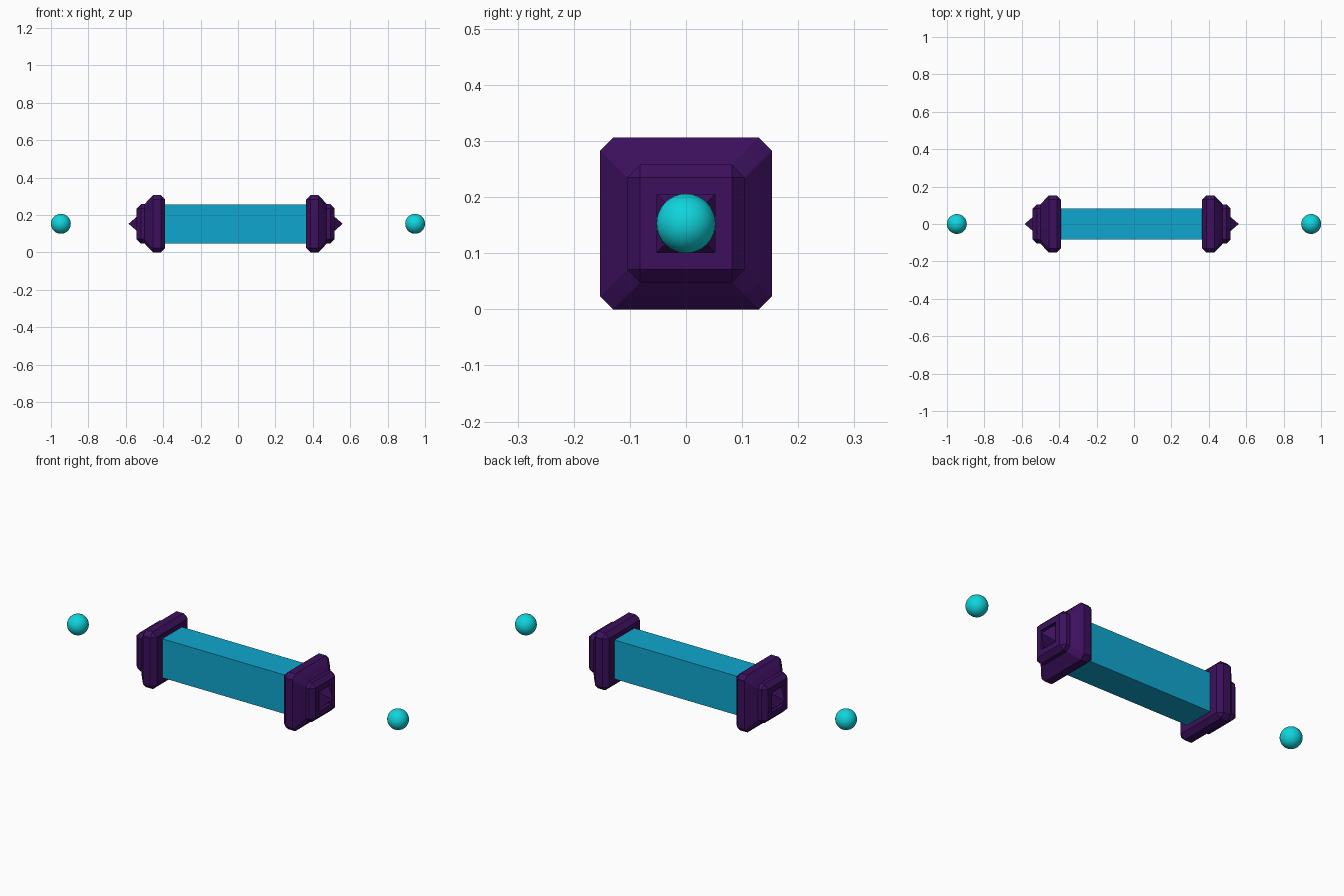
import bpy, bmesh

if "Cube" in bpy.data.objects:
    bpy.data.objects.remove(bpy.data.objects["Cube"])

ZC = 0.153      # height of the long axis
XC = -0.0125    # the rod sits slightly left of centre


def material(name, rgba):
    m = bpy.data.materials.new(name)
    m.diffuse_color = rgba
    m.use_nodes = True
    m.node_tree.nodes["Principled BSDF"].inputs["Base Color"].default_value = m.diffuse_color
    return m


PURPLE = material("dark_purple", (0.045, 0.005, 0.11, 1))
BLUE = material("blue_glass", (0.005, 0.38, 0.62, 0.9))
CYAN = material("cyan", (0.005, 0.66, 0.72, 1))


def square_ring(bm, x, half, cut):
    """Square loop across the x axis, corners cut off when cut > 0."""
    if cut > 0:
        k = half - cut
        pts = [(half, -k), (half, k), (k, half), (-k, half),
               (-half, k), (-half, -k), (-k, -half), (k, -half)]
    else:
        # doubled corners are merged after lofting
        h = half
        pts = [(h, -h), (h, h), (h, h), (-h, h), (-h, h), (-h, -h), (-h, -h), (h, -h)]
    return [bm.verts.new((x, y, z)) for y, z in pts]


def end_cap(name, side):
    bm = bmesh.new()
    # x distance, half width, corner cut: flange, sloped step, end block, recess
    profile = [(0.377, 0.130, 0), (0.400, 0.153, 0.023), (0.442, 0.153, 0.023),
               (0.465, 0.130, 0.023), (0.487, 0.105, 0.023), (0.507, 0.105, 0.023),
               (0.5295, 0.082, 0), (0.5295, 0.052, 0), (0.512, 0.052, 0)]
    rings = [square_ring(bm, *p) for p in profile]
    bm.faces.new(rings[0])
    for a, b in zip(rings, rings[1:]):
        for i in range(8):
            j = (i + 1) % 8
            bm.faces.new((a[i], a[j], b[j], b[i]))
    # pointed stud rising out of the recess
    tip = bm.verts.new((0.5725, 0, 0))
    last = rings[-1]
    for i in range(8):
        bm.faces.new((last[i], last[(i + 1) % 8], tip))
    bmesh.ops.remove_doubles(bm, verts=bm.verts, dist=0.0005)
    for v in bm.verts:
        v.co = (v.co.x * side + XC, v.co.y, v.co.z + ZC)
    bmesh.ops.recalc_face_normals(bm, faces=bm.faces)
    me = bpy.data.meshes.new(name)
    bm.to_mesh(me)
    bm.free()
    ob = bpy.data.objects.new(name, me)
    bpy.context.collection.objects.link(ob)
    me.materials.append(PURPLE)


# Central bar
bpy.ops.mesh.primitive_cube_add(size=1, location=(XC, 0, ZC))
bar = bpy.context.object
bar.name = "central_bar"
bar.scale = (0.76, 0.166, 0.208)
bpy.ops.object.transform_apply(location=False, rotation=False, scale=True)
bar.data.materials.append(BLUE)

# Caps and floating balls at both ends
for label, side in (("left", -1), ("right", 1)):
    end_cap(label + "_end_cap", side)
    bpy.ops.mesh.primitive_uv_sphere_add(segments=32, ring_count=16, radius=0.053,
                                         location=(side * 0.947, 0, ZC))
    ball = bpy.context.object
    ball.name = label + "_ball"
    ball.data.materials.append(CYAN)
    bpy.ops.object.shade_smooth()
